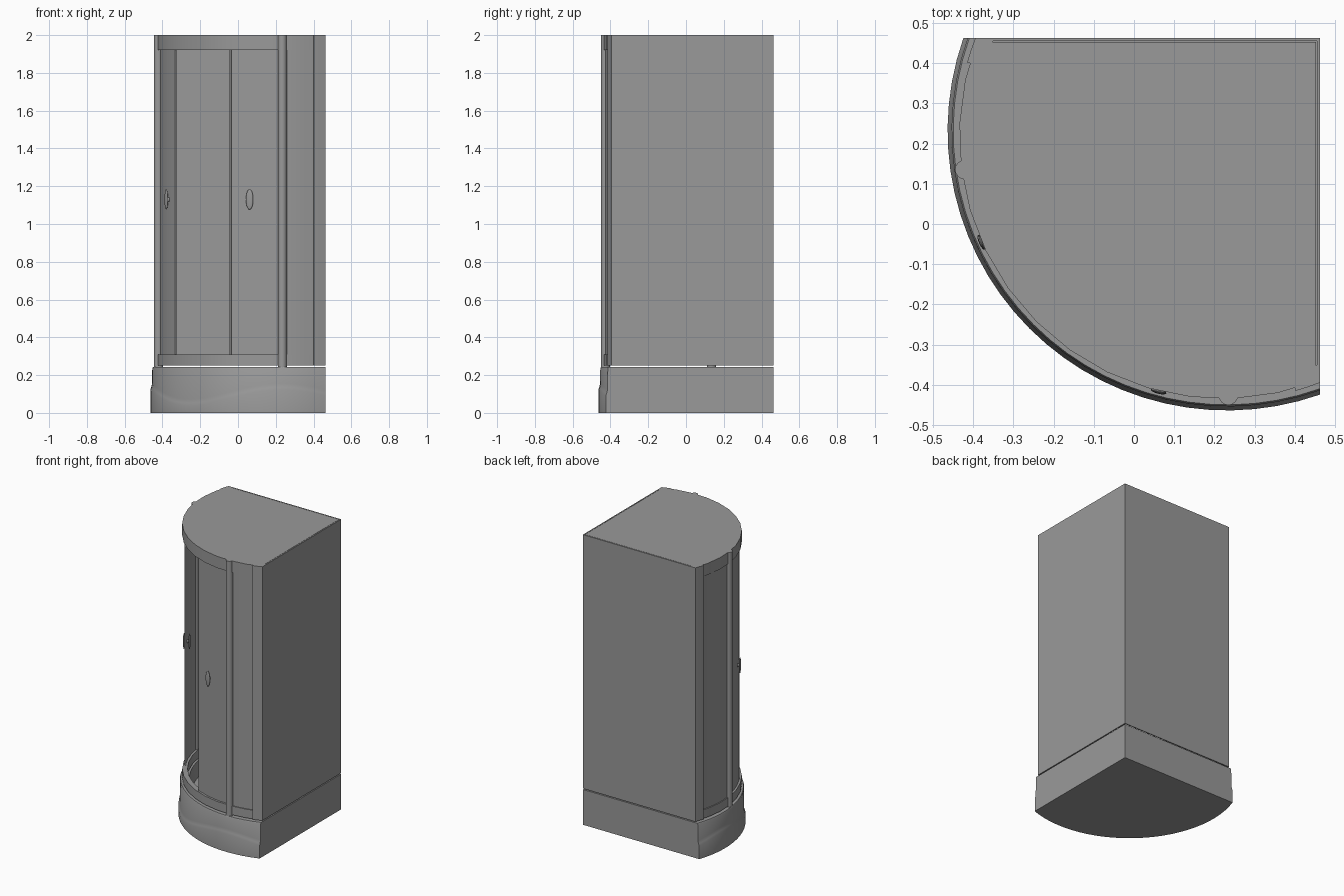
import bpy, bmesh
from math import sin, cos, asin, radians, pi
from mathutils import Matrix

if "Cube" in bpy.data.objects:
    bpy.data.objects.remove(bpy.data.objects["Cube"])

C = 0.22      # centre of the round cabin front, on the diagonal
CT = 0.232    # centre of the slightly larger tray
L = 0.4625    # plane of the two straight walls

grey = bpy.data.materials.new("dark_grey")
grey.diffuse_color = (0.32, 0.32, 0.32, 1)
grey.use_nodes = True
grey.node_tree.nodes["Principled BSDF"].inputs["Base Color"].default_value = grey.diffuse_color


def finish(name, bm):
    bmesh.ops.recalc_face_normals(bm, faces=bm.faces)
    mesh = bpy.data.meshes.new(name)
    bm.to_mesh(mesh)
    bm.free()
    mesh.materials.append(grey)
    ob = bpy.data.objects.new(name, mesh)
    bpy.context.collection.objects.link(ob)
    bpy.ops.object.select_all(action='DESELECT')
    ob.select_set(True)
    bpy.context.view_layer.objects.active = ob
    bpy.ops.object.shade_smooth_by_angle(angle=radians(35))
    return ob


def arc(r, a0=None, a1=None, n=14, lim=L, c=C):
    """Points on the front arc; open ends stop at the wall planes."""
    e = asin((lim - c) / r)
    a0 = pi - e if a0 is None else radians(a0)
    a1 = 1.5 * pi + e if a1 is None else radians(a1)
    angles = [a0 + (a1 - a0) * i / n for i in range(n + 1)]
    return [(c + r * cos(a), c + r * sin(a), a) for a in angles]


def loft(name, rings):
    """Skin closed rings of equal length and cap both ends."""
    bm = bmesh.new()
    vs = [[bm.verts.new(p) for p in ring] for ring in rings]
    for lo, hi in zip(vs, vs[1:]):
        for i in range(len(lo)):
            j = (i + 1) % len(lo)
            bm.faces.new((lo[i], lo[j], hi[j], hi[i]))
    bm.faces.new(vs[0])
    bm.faces.new(vs[-1])
    return finish(name, bm)


def band(name, r0, r1, z0, z1, a0=None, a1=None, n=14):
    """Curved slab between two radii."""
    inner, outer = arc(r0, a0, a1, n), arc(r1, a0, a1, n)
    rings = []
    for p, q in zip(inner, outer):
        rings.append([(p[0], p[1], z0), (q[0], q[1], z0),
                      (q[0], q[1], z1), (p[0], p[1], z1)])
    return loft(name, rings)


def outline(r, z, lim=L, c=CT, n=28):
    """Quarter-round outline; z is a number or a function of the angle."""
    f = z if callable(z) else (lambda a: z)
    pts = arc(r, n=n, lim=lim, c=c)
    return [(x, y, f(a)) for x, y, a in pts] + [(lim, lim, f(pts[-1][2]))]


def box(name, x0, x1, y0, y1, z0, z1):
    return loft(name, [[(x0, y0, z), (x1, y0, z), (x1, y1, z), (x0, y1, z)]
                       for z in (z0, z1)])


def wave(a):
    return 0.08 + 0.042 * cos(4 * (a - pi))


# Tray with a soft wavy raised apron and a sunken basin
tray_rings = [outline(0.696, 0), outline(0.696, wave),
              outline(0.6915, lambda a: wave(a) + 0.014),
              outline(0.687, lambda a: wave(a) + 0.034),
              outline(0.686, 0.235), outline(0.682, 0.243)]
basin = [outline(0.627, 0.243, 0.42), outline(0.61, 0.15, 0.41)]
loft("tray", tray_rings + basin)

# Straight back walls and roof
box("right_wall", 0.455, L, -0.387, L, 0.25, 2.0)
box("back_wall", -0.387, 0.455, 0.455, L, 0.25, 2.0)
loft("roof", [outline(0.64, z, 0.453, C, 14) for z in (1.985, 2.0)])

# Curved rails
band("bottom_rail", 0.622, 0.655, 0.25, 0.31)
band("top_rail", 0.622, 0.655, 1.92, 2.0)

# Posts against the walls
band("left_end_post", 0.618, 0.661, 0.25, 2.0, None, 164, 2)
band("right_end_post", 0.618, 0.661, 0.25, 2.0, 286, None, 2)

# Per side: pillar angle, door edge, frame inner side, handle angle, fixed panel range
sides = (("left", 187.5, 210.8, 209.8, 203.9, 164, 187.5),
         ("right", 271.3, 245.5, 246.5, 256.0, 271.3, 286))
for side, pillar, edge, frame, grip, f0, f1 in sides:
    band(side + "_fixed_panel", 0.642, 0.648, 0.31, 1.92, f0, f1, 3)
    d0, d1 = sorted((pillar, frame))
    band(side + "_door", 0.636, 0.641, 0.31, 1.92, d0, d1, 3)
    e0, e1 = sorted((edge, frame))
    band(side + "_door_edge", 0.634, 0.643, 0.31, 1.92, e0, e1, 1)

    # Round pillar where the door meets the fixed panel
    a = radians(pillar)
    bm = bmesh.new()
    bmesh.ops.create_cone(
        bm, cap_ends=True, segments=16, radius1=0.024, radius2=0.024, depth=1.76,
        matrix=Matrix.Translation((C + 0.647 * cos(a), C + 0.647 * sin(a), 1.12)))
    finish(side + "_pillar", bm)

    # Oval handle plates on both faces of the door, joined by a stem
    a = radians(grip)
    bm = bmesh.new()
    for r, sx, sy, sz in ((0.656, 0.006, 0.02, 0.054), (0.621, 0.006, 0.02, 0.054),
                          (0.638, 0.02, 0.007, 0.012)):
        m = (Matrix.Translation((C + r * cos(a), C + r * sin(a), 1.13))
             @ Matrix.Rotation(a, 4, 'Z') @ Matrix.Diagonal((sx, sy, sz, 1)))
        bmesh.ops.create_uvsphere(bm, u_segments=16, v_segments=10, radius=1, matrix=m)
    finish(side + "_handle", bm)
